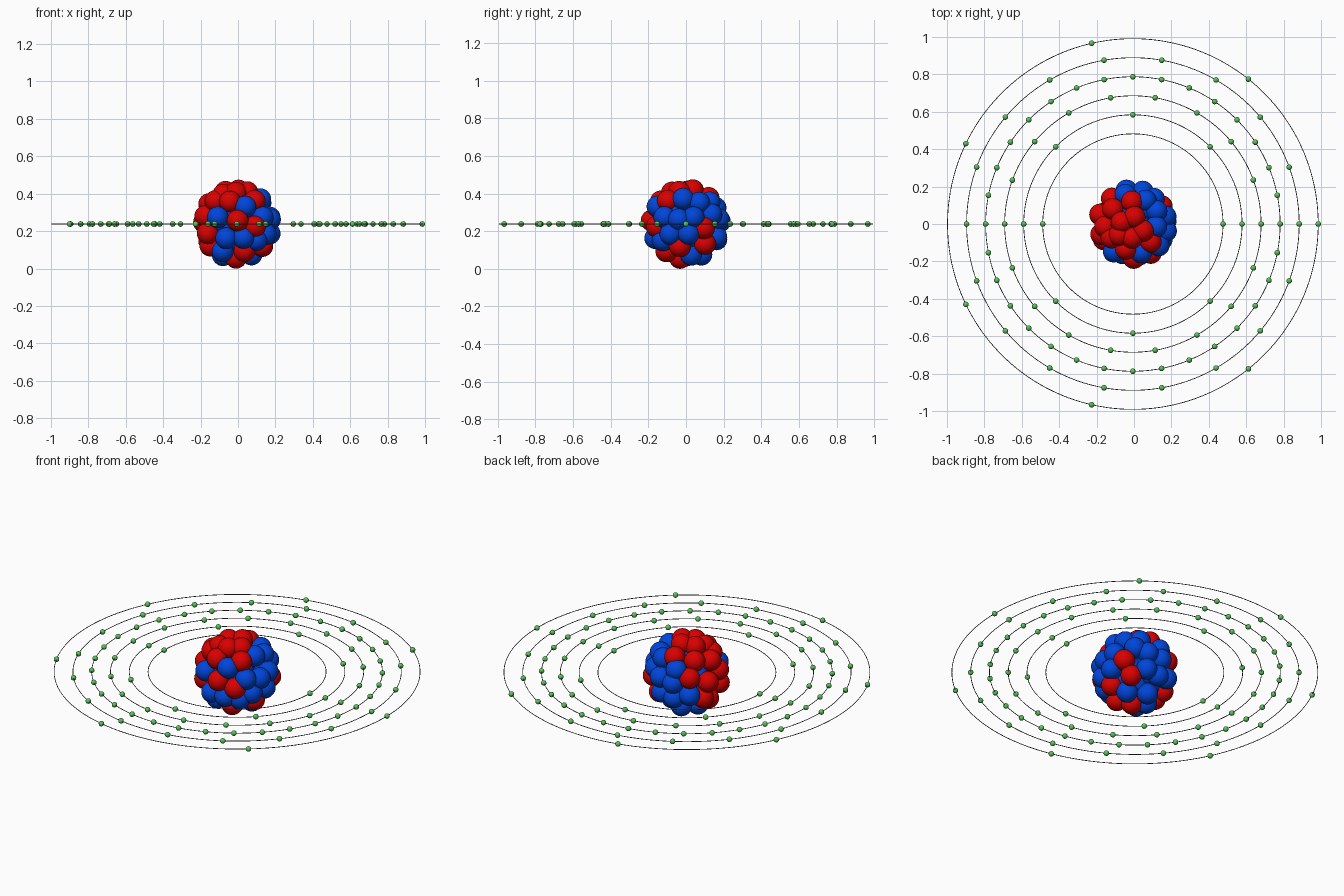
import bpy, bmesh, math
from mathutils import Vector, Matrix

cube = bpy.data.objects.get("Cube")
if cube:
    bpy.data.objects.remove(cube, do_unlink=True)

CENTRE = Vector((-0.006, 0, 0.238))
NUCLEON = 0.058      # nucleon radius
SHELL = 0.183        # distance of the outer nucleons from the centre
ELECTRON = 0.015


def material(name, colour):
    m = bpy.data.materials.new(name)
    m.use_nodes = True
    m.diffuse_color = (*colour, 1)
    m.node_tree.nodes["Principled BSDF"].inputs["Base Color"].default_value = (*colour, 1)
    return m


red = material("proton red", (0.7, 0, 0))
blue = material("neutron blue", (0, 0.06, 0.7))
green = material("electron green", (0.1, 0.56, 0.1))
grey = material("orbit grey", (0.13, 0.13, 0.13))


def finish(bm, name, mat):
    mesh = bpy.data.meshes.new(name)
    bm.to_mesh(mesh)
    bm.free()
    mesh.shade_smooth()
    mesh.materials.append(mat)
    ob = bpy.data.objects.new(name, mesh)
    ob.location = CENTRE
    bpy.context.collection.objects.link(ob)


def spheres(name, points, radius, mat, segments, rings):
    bm = bmesh.new()
    for p in points:
        bmesh.ops.create_uvsphere(bm, u_segments=segments, v_segments=rings,
                                  radius=radius, matrix=Matrix.Translation(p))
    finish(bm, name, mat)


def ring_points(radius, count):
    return [Vector((radius * math.cos(a), radius * math.sin(a), 0))
            for a in (math.tau * i / count for i in range(count))]


def orbit(name, radius, thickness, segments=180, sides=6):
    bm = bmesh.new()
    loops = []
    for p in ring_points(1, segments):
        loops.append([bm.verts.new(p * (radius + q.x * thickness) + Vector((0, 0, q.y * thickness)))
                      for q in ring_points(1, sides)])
    for i, here in enumerate(loops):
        ahead = loops[(i + 1) % segments]
        for j in range(sides):
            k = (j + 1) % sides
            bm.faces.new((here[j], ahead[j], ahead[k], here[k]))
    finish(bm, name, grey)


def even_directions(count):
    golden = math.pi * (3 - math.sqrt(5))
    for i in range(count):
        z = 1 - (2 * i + 1) / count
        r = math.sqrt(1 - z * z)
        yield Vector((r * math.cos(golden * i), r * math.sin(golden * i), z))


# Protons on the surface of the nucleus, given as directions
protons = [Vector(d).normalized() for d in (
    (12, -8, 37), (-1, -16, 36), (-16, -13, 34), (2, 8, 39), (-13, 2, 37),
    (-25, -16, 27), (-8, -29, 26), (21, -21, 27), (-32, -3, 23), (-23, 17, 27),
    (-1, 26, 30), (-37, -12, 9), (-34, -18, -11), (-32, 0, -26), (1, -40, 4),
    (21, -34, -3), (9, -23, -32), (30, -7, -26), (34, 21, -5), (24, 22, -23),
    (-24, 29, 10), (-38, 11, 2), (-33, 13, -20), (-1, -7, -40))]

# Neutrons fill the gaps: take the widest remaining gap each time
candidates = list(even_directions(900))
neutrons = []
while True:
    taken = protons + neutrons
    best = max(candidates, key=lambda c: min((c - t).length for t in taken))
    if min((best - t).length for t in taken) < 0.39:
        break
    neutrons.append(best)

spheres("protons", [d * SHELL for d in protons], NUCLEON, red, 28, 16)
spheres("neutrons", [d * SHELL for d in neutrons], NUCLEON, blue, 28, 16)
spheres("inner_neutrons", [d * 0.115 for d in even_directions(26)], NUCLEON, blue, 20, 12)

# Six flat orbits with evenly spaced electrons, starting on +x
for n, count in enumerate((2, 8, 18, 32, 18, 7)):
    radius = 0.482 + 0.1018 * n
    orbit(f"orbit_{n + 1}", radius, 0.002)
    spheres(f"electrons_{n + 1}", ring_points(radius, count), ELECTRON, green, 16, 10)
